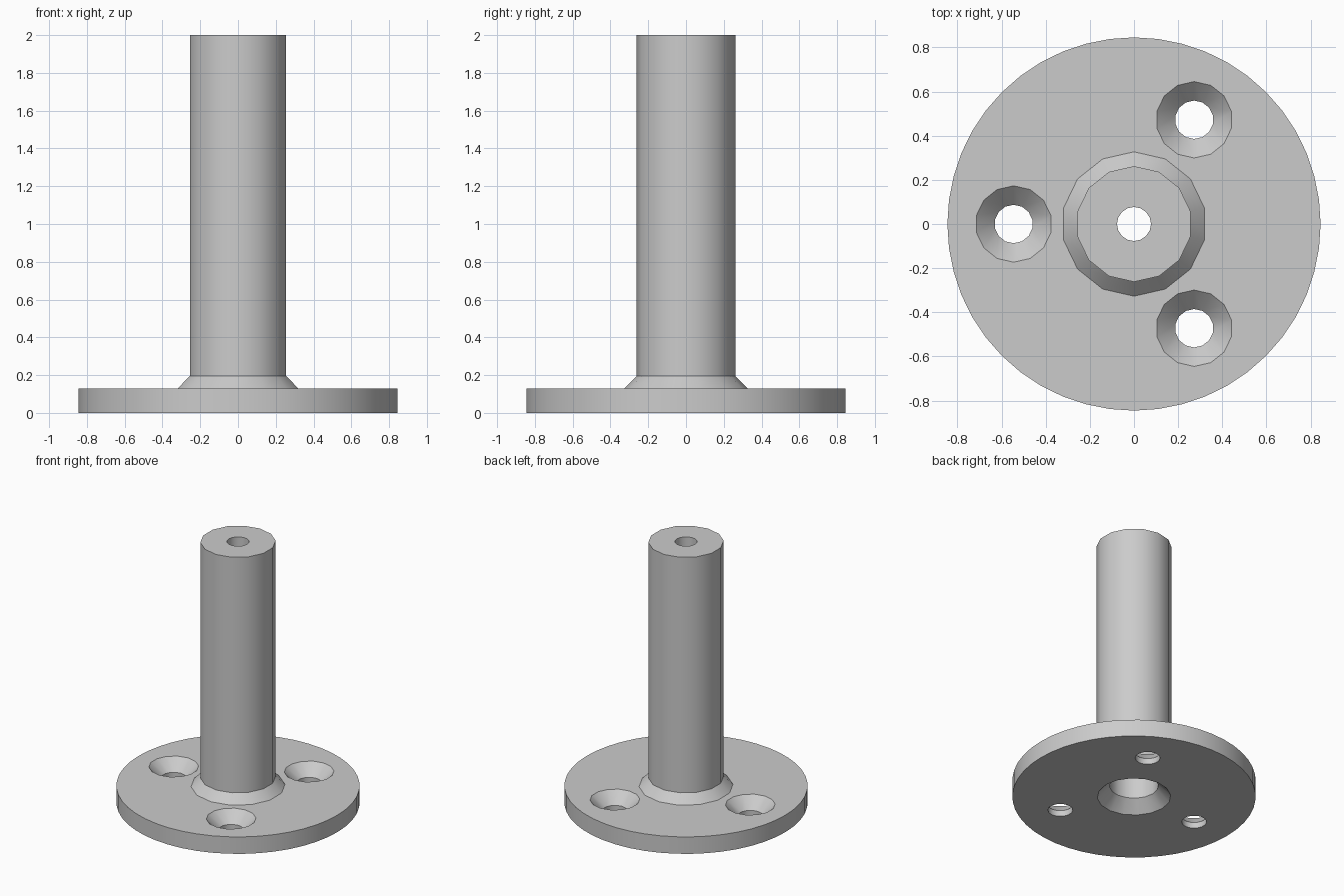
import bpy, bmesh, math

cube = bpy.data.objects.get("Cube")
if cube:
    bpy.data.objects.remove(cube, do_unlink=True)

metal = bpy.data.materials.new("plain_grey")
metal.use_nodes = True
GREY = (0.6, 0.6, 0.6, 1)
metal.diffuse_color = GREY
metal.node_tree.nodes["Principled BSDF"].inputs["Base Color"].default_value = GREY


def lathe(name, profile, sides, centre=(0, 0)):
    """Closed solid turned round a vertical axis from (radius, height) points."""
    bm = bmesh.new()
    rings = []
    for r, z in profile:
        ring = []
        for i in range(sides):
            a = math.pi / 2 + math.tau * i / sides
            ring.append(bm.verts.new((centre[0] + r * math.cos(a),
                                      centre[1] + r * math.sin(a), z)))
        rings.append(ring)
    for low, high in zip(rings, rings[1:]):
        for i in range(sides):
            j = (i + 1) % sides
            bm.faces.new((low[i], low[j], high[j], high[i]))
    bm.faces.new(rings[0][::-1])
    bm.faces.new(rings[-1])
    mesh = bpy.data.meshes.new(name)
    bm.to_mesh(mesh)
    bm.free()
    mesh.materials.append(metal)
    obj = bpy.data.objects.new(name, mesh)
    bpy.context.collection.objects.link(obj)
    return obj


def combine(target, other, operation):
    """Apply a boolean and remove the helper solid."""
    bpy.context.view_layer.objects.active = target
    mod = target.modifiers.new(operation.title(), "BOOLEAN")
    mod.operation = operation
    mod.solver = "EXACT"
    mod.object = other
    bpy.ops.object.modifier_apply(modifier=mod.name)
    bpy.data.objects.remove(other, do_unlink=True)


PLATE_TOP = 0.13

# Round base flange
body = lathe("flanged_post", [(0.845, 0), (0.845, PLATE_TOP)], 48)

# Post with a sloped collar at its foot
post = lathe("post", [(0.327, 0.05), (0.327, PLATE_TOP), (0.262, 0.195), (0.262, 2)], 14)
combine(body, post, "UNION")

# Central bore: flared mouth below, wide shaft, narrow hole through the top
bore = lathe("bore_cutter", [(0.276, -0.02), (0.17, 0.086), (0.17, 1.7),
                             (0.077, 1.7), (0.077, 2.1)], 16)
combine(body, bore, "DIFFERENCE")

# Three countersunk screw holes
for k in range(3):
    a = math.pi + math.tau * k / 3
    spot = (0.545 * math.cos(a), 0.545 * math.sin(a))
    hole = lathe("screw_hole_cutter", [(0.087, -0.1), (0.087, 0.045),
                                       (0.173, PLATE_TOP), (0.193, 0.15)], 14, spot)
    combine(body, hole, "DIFFERENCE")

# Smooth round walls, sharp rims
bpy.ops.object.select_all(action="DESELECT")
body.select_set(True)
bpy.context.view_layer.objects.active = body
bpy.ops.object.shade_smooth_by_angle(angle=math.radians(30))
